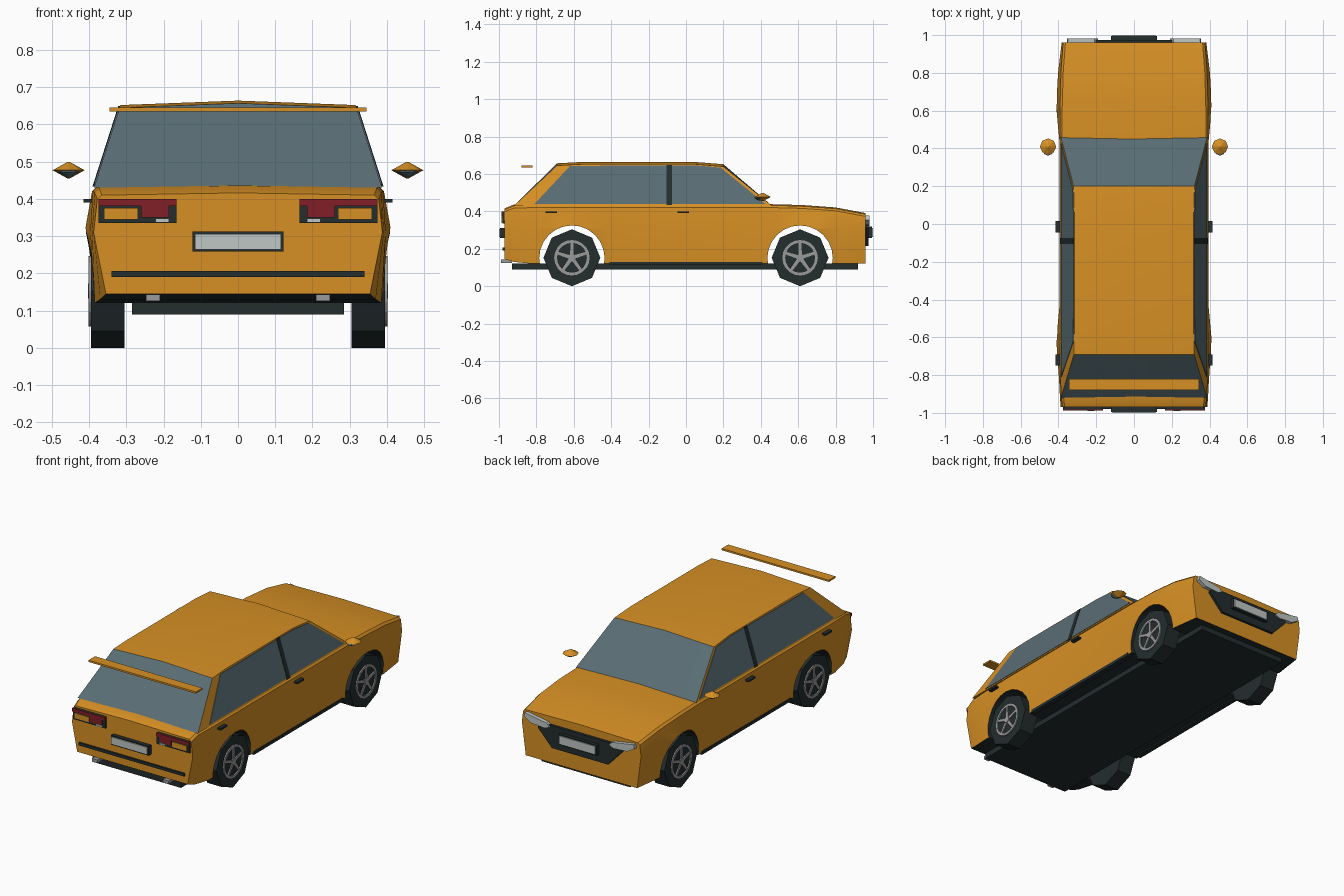
import bpy, bmesh
from math import sin, cos, pi, radians

cube = bpy.data.objects.get("Cube")
if cube:
    bpy.data.objects.remove(cube, do_unlink=True)


def material(name, r, g, b, rough=0.6):
    m = bpy.data.materials.new(name)
    m.use_nodes = True
    m.diffuse_color = (r, g, b, 1)
    node = m.node_tree.nodes["Principled BSDF"]
    node.inputs["Base Color"].default_value = (r, g, b, 1)
    node.inputs["Roughness"].default_value = rough
    return m


ORANGE = material("orange paint", 0.68, 0.28, 0.018)
DARK = material("dark trim", 0.017, 0.026, 0.027)
GLASS = material("blue grey glass", 0.10, 0.155, 0.175)
RED = material("red lamp", 0.22, 0.014, 0.02)
PALE = material("pale lamp", 0.52, 0.57, 0.55)
RIM = material("wheel grey", 0.33, 0.33, 0.33)


def loft(name, rings, mats, caps=True, loop=False, mirror=False, smooth=False):
    """Skin a series of equal point rings into one object."""
    bm = bmesh.new()
    vs = [[bm.verts.new(p) for p in ring] for ring in rings]
    n = len(vs[0])
    pairs = list(zip(vs, vs[1:])) + ([(vs[-1], vs[0])] if loop else [])
    for a, b in pairs:
        for i in range(n):
            j = (i + 1) % n
            bm.faces.new((a[i], a[j], b[j], b[i]))
    if caps and not loop:
        bm.faces.new(vs[0])
        bm.faces.new(vs[-1])
    bmesh.ops.recalc_face_normals(bm, faces=bm.faces)
    me = bpy.data.meshes.new(name)
    bm.to_mesh(me)
    bm.free()
    ob = bpy.data.objects.new(name, me)
    bpy.context.collection.objects.link(ob)
    for m in mats if isinstance(mats, list) else [mats]:
        me.materials.append(m)
    if mirror:
        ob.modifiers.new("mirror", "MIRROR")
    if smooth:
        smooth_object(ob)
    return ob


def smooth_object(ob):
    bpy.ops.object.select_all(action="DESELECT")
    ob.select_set(True)
    bpy.context.view_layer.objects.active = ob
    bpy.ops.object.shade_smooth_by_angle(angle=radians(30))


def box(name, x, y, z, mat, mirror=False):
    rings = [[(x[0], v, z[0]), (x[1], v, z[0]), (x[1], v, z[1]), (x[0], v, z[1])] for v in y]
    return loft(name, rings, mat, mirror=mirror)


def plate(name, outline, y, mat, mirror=False):
    return loft(name, [[(a, v, b) for a, b in outline] for v in y], mat, mirror=mirror)


def circle(x, r, cy, cz, n):
    return [(x, cy + r * sin(2 * pi * i / n), cz + r * cos(2 * pi * i / n)) for i in range(n)]


# Lower body: y, half-widths at bottom, waist and shoulder, top, bottom
sections = [
    (-0.97, 0.355, 0.388, 0.378, 0.41, 0.145),
    (-0.92, 0.37, 0.392, 0.385, 0.43, 0.13),
    (-0.82, 0.385, 0.397, 0.39, 0.432, 0.12),
    (-0.62, 0.385, 0.412, 0.392, 0.433, 0.12),
    (-0.43, 0.385, 0.394, 0.392, 0.433, 0.12),
    (0.43, 0.385, 0.394, 0.392, 0.433, 0.12),
    (0.62, 0.385, 0.412, 0.392, 0.428, 0.12),
    (0.80, 0.38, 0.402, 0.387, 0.415, 0.12),
    (0.96, 0.358, 0.383, 0.375, 0.385, 0.12),
]
rings = []
for y, wb, wm, wt, zt, zb in sections:
    half = [(wb, zb), (wm, 0.31), (wt, zt - 0.012), (wt - 0.012, zt)]
    outline = half + [(0, zt + 0.006)] + [(-x, z) for x, z in reversed(half)]
    rings.append([(x, y, z) for x, z in outline])
body = loft("body", rings, [ORANGE, DARK])
for f in body.data.polygons:
    f.material_index = int(f.normal.z < -0.8)

# Wheel arches cut through the body
for y in (-0.61, 0.61):
    cutter = loft("arch_cutter", [circle(s, 0.175, y, 0.15, 24) for s in (-0.6, 0.6)], [ORANGE, DARK])
    for f in cutter.data.polygons:
        f.material_index = 1
    cutter.hide_render = True
    mod = body.modifiers.new("arch", "BOOLEAN")
    mod.object = cutter
    mod.operation = "DIFFERENCE"
    mod.solver = "EXACT"
    bpy.context.view_layer.objects.active = body
    bpy.ops.object.modifier_apply(modifier=mod.name)
    bpy.data.objects.remove(cutter, do_unlink=True)
smooth_object(body)


# Cabin: a side profile spanned across a crowned centre line
def side_x(z):
    return 0.387 - (z - 0.43) * 0.32


profile = [(-0.92, 0.43), (-0.69, 0.645), (-0.56, 0.652), (0.05, 0.652), (0.2, 0.64), (0.46, 0.43)]
rings = []
for s in (-1, 0, 1):
    rings.append([(s * side_x(z), y, z + (0.012 if s == 0 and z > 0.5 else 0)) for y, z in profile])
cabin = loft("cabin", rings, [ORANGE, GLASS])
for f in cabin.data.polygons:
    sloped = abs(f.normal.y) > 0.4 and abs(f.normal.x) < 0.3
    f.material_index = int(sloped)
smooth_object(cabin)


def side_panel(name, outline, lift, mat):
    loft(name, [[(side_x(z) + d, y, z) for y, z in outline] for d in (-0.004, lift)], mat, mirror=True)


side_panel("rear_side_window", [(-0.81, 0.44), (-0.62, 0.643), (-0.1, 0.646), (-0.1, 0.44)], 0.003, GLASS)
side_panel("front_side_window", [(-0.08, 0.44), (-0.08, 0.646), (0.05, 0.646), (0.185, 0.634), (0.425, 0.44)], 0.003, GLASS)
side_panel("door_pillar", [(-0.105, 0.433), (-0.105, 0.649), (-0.075, 0.649), (-0.075, 0.433)], 0.005, DARK)

# Spoiler, floor and sills
box("spoiler", (-0.345, 0.345), (-0.88, -0.82), (0.635, 0.645), ORANGE)
box("floor", (-0.285, 0.285), (-0.93, 0.92), (0.09, 0.122), DARK)
box("sill", (0.36, 0.39), (-0.41, 0.41), (0.112, 0.13), DARK, True)

# Door handles
for y in (-0.72, -0.015):
    box("door_handle", (0.385, 0.415), (y - 0.03, y + 0.03), (0.39, 0.4), DARK, True)

# Mirrors: double cones with a glass insert
for name, r, h, y, z, mat in (("mirror_shell", 0.043, 0.022, 0.41, 0.477, ORANGE),
                              ("mirror_glass", 0.03, 0.015, 0.392, 0.472, GLASS)):
    rings = [[(0.455 + k * r * cos(i * pi / 4), y + k * r * sin(i * pi / 4), z + t * h)
              for i in range(8)] for t, k in ((-1, 0.08), (0, 1), (1, 0.08))]
    loft(name, rings, mat, mirror=True)

# Tail lamps
box("tail_lamp_housing", (0.165, 0.375), (-0.982, -0.965), (0.335, 0.4), DARK, True)
box("tail_lamp_strip", (0.165, 0.375), (-0.987, -0.98), (0.381, 0.4), RED, True)
box("brake_lamp", (0.185, 0.26), (-0.987, -0.98), (0.35, 0.381), RED, True)
box("turn_lamp", (0.268, 0.36), (-0.987, -0.98), (0.345, 0.375), ORANGE, True)
box("reverse_lamp", (0.185, 0.222), (-0.987, -0.98), (0.337, 0.347), PALE, True)

# Rear bumper trim, exhausts and plate
box("bumper_strip", (-0.34, 0.34), (-0.98, -0.965), (0.19, 0.206), DARK)
box("exhaust", (0.21, 0.247), (-0.99, -0.93), (0.125, 0.143), RIM, True)
box("rear_plate_frame", (-0.122, 0.122), (-0.994, -0.965), (0.258, 0.312), DARK)
box("rear_plate", (-0.115, 0.115), (-1.0, -0.99), (0.264, 0.306), PALE)

# Front grille, headlamps and plate
plate("grille", [(-0.26, 0.345), (-0.27, 0.31), (-0.18, 0.215), (0.18, 0.215), (0.27, 0.31), (0.26, 0.345)],
      (0.955, 0.975), DARK)
plate("headlamp", [(0.19, 0.335), (0.21, 0.355), (0.35, 0.378), (0.355, 0.355), (0.31, 0.328), (0.22, 0.322)],
      (0.955, 0.982), PALE, True)
box("front_plate_frame", (-0.122, 0.122), (0.96, 0.994), (0.258, 0.318), DARK)
box("front_plate", (-0.115, 0.115), (0.99, 1.0), (0.264, 0.312), PALE)

# Wheels: eight-sided tyres, rim rings, five spokes and hubs
for end, y in (("rear", -0.61), ("front", 0.61)):
    z = 0.152
    loft(end + "_tyre", [circle(x, 0.152, y, z, 8) for x in (0.305, 0.395)], DARK, mirror=True)
    ring = [circle(x, r, y, z, 20) for x, r in ((0.39, 0.08), (0.402, 0.08), (0.402, 0.095), (0.39, 0.095))]
    loft(end + "_rim", ring, RIM, loop=True, mirror=True)
    loft(end + "_hub", [circle(x, 0.02, y, z, 10) for x in (0.39, 0.403)], RIM, mirror=True)
    for k in range(5):
        a = 2 * pi * k / 5
        corners = [(0.01, -0.01), (0.085, -0.007), (0.085, 0.007), (0.01, 0.01)]
        rings = [[(x, y + r * sin(a) + t * cos(a), z + r * cos(a) - t * sin(a)) for r, t in corners]
                 for x in (0.39, 0.401)]
        loft(end + "_spoke", rings, RIM, mirror=True)
